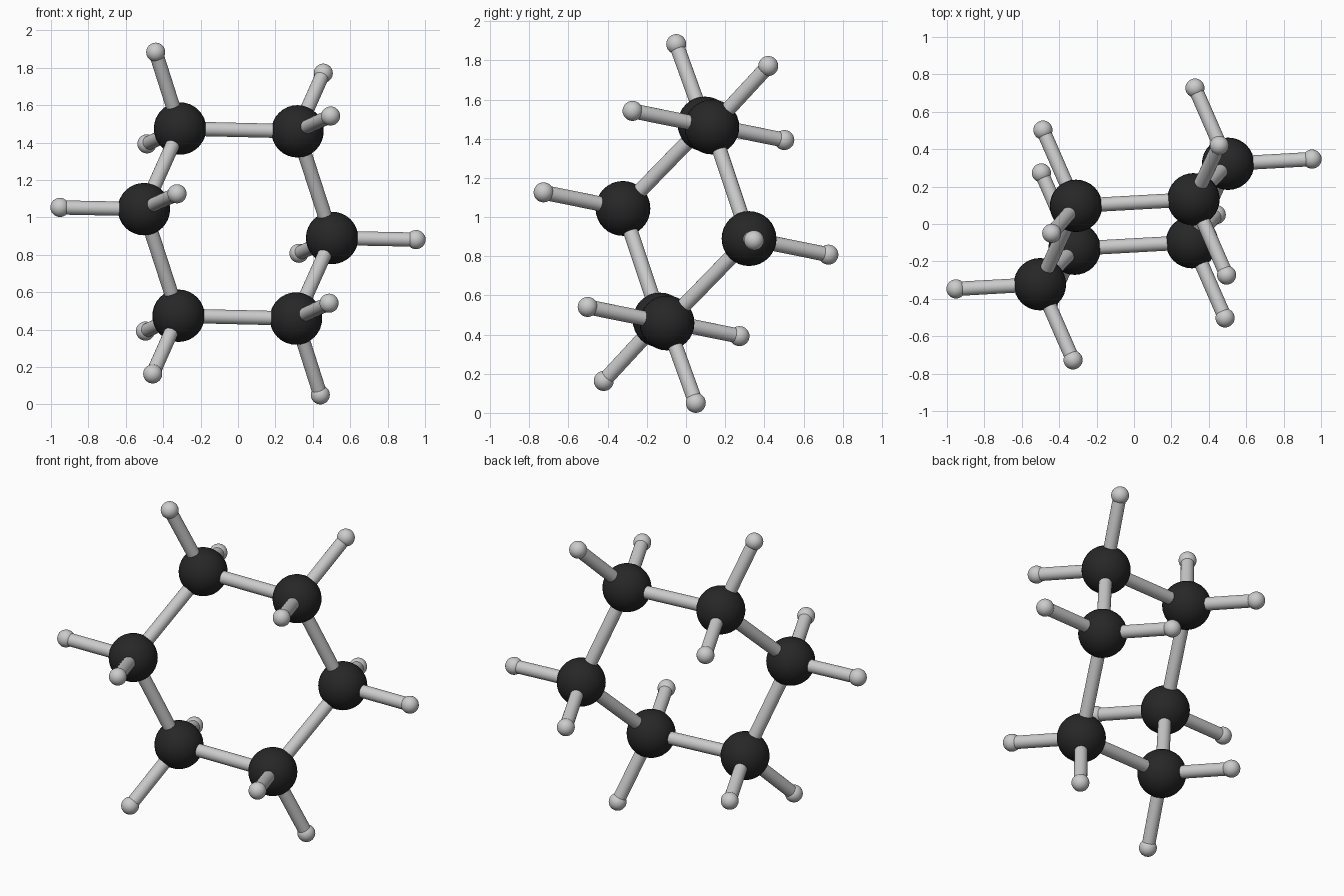
import bpy, math
from mathutils import Vector

if "Cube" in bpy.data.objects:
    bpy.data.objects.remove(bpy.data.objects["Cube"])

CENTRE = Vector((0, 0, 0.967))
BALL_R, TIP_R, ROD_R = 0.14, 0.051, 0.038

black = bpy.data.materials.new("black")
black.diffuse_color = (0.02, 0.02, 0.02, 1)
black.use_nodes = True
black.node_tree.nodes["Principled BSDF"].inputs["Base Color"].default_value = black.diffuse_color


def ball(name, pos, radius, mat=None):
    bpy.ops.mesh.primitive_uv_sphere_add(segments=32, ring_count=16, radius=radius, location=CENTRE + pos)
    ob = bpy.context.object
    ob.name = name
    if mat:
        ob.data.materials.append(mat)
    bpy.ops.object.shade_smooth()


def rod(name, a, b):
    d = b - a
    bpy.ops.mesh.primitive_cylinder_add(vertices=24, radius=ROD_R, depth=d.length,
                                        location=CENTRE + (a + b) / 2)
    ob = bpy.context.object
    ob.name = name
    ob.rotation_mode = 'QUATERNION'
    ob.rotation_quaternion = d.to_track_quat('Z', 'Y')
    bpy.ops.object.shade_smooth_by_angle(angle=math.radians(40))


# Half of the puckered ring; the other half is its point reflection
half = [Vector((-0.31, 0.097, 0.508)), Vector((0.318, 0.132, 0.493)), Vector((0.503, 0.322, -0.077))]
ring = half + [-p for p in half]

# Outward arms: alternating axial arms, and ones parallel to ring bonds
axial = Vector((-0.177, 0.405, -0.082))
outward = [Vector((-0.13, -0.147, 0.408)), Vector((0.138, 0.288, 0.311)), Vector((0.449, 0.025, -0.009))]
outward += [-d for d in outward]

for i, p in enumerate(ring):
    ball(f"carbon_ball_{i}", p, BALL_R, black)
    rod(f"ring_bond_{i}", p, ring[(i + 1) % 6])
    arms = {"axial": axial * (-1) ** i, "outer": outward[i]}
    for kind, d in arms.items():
        rod(f"{kind}_bond_{i}", p, p + d)
        ball(f"{kind}_hydrogen_ball_{i}", p + d, TIP_R)
